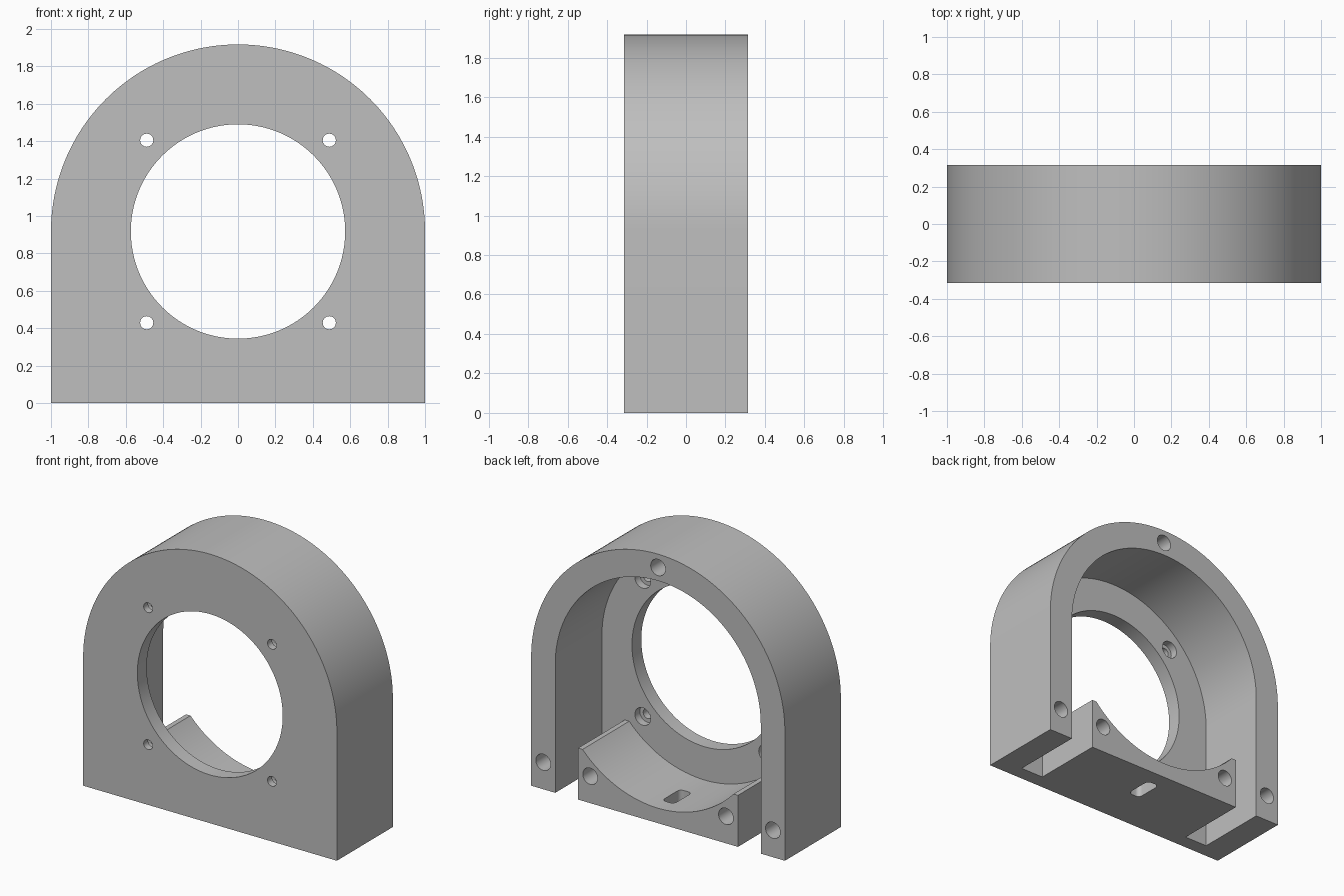
import bpy, bmesh, math
from mathutils import Matrix, Vector

if "Cube" in bpy.data.objects:
    bpy.data.objects.remove(bpy.data.objects["Cube"], do_unlink=True)

FRONT, BACK = -0.315, 0.315
WALL_BACK = -0.21          # inner face of the front wall
AXIS_Z = 0.917             # height of the bore axis
CAVITY_R = 0.81
SCREW_Z = 0.192            # height of the lower back holes

grey = bpy.data.materials.new("plain grey")
grey.use_nodes = True
colour = (0.52, 0.52, 0.52, 1)
grey.diffuse_color = colour
grey.node_tree.nodes["Principled BSDF"].inputs["Base Color"].default_value = colour


def arc(cx, cz, r, start, end, n):
    steps = [math.radians(start + (end - start) * i / n) for i in range(n + 1)]
    return [(cx + r * math.cos(a), cz + r * math.sin(a)) for a in steps]


def circle(cx, cz, r, n=32):
    return arc(cx, cz, r, 0, 360, n)[:-1]


def arch(r, bottom):
    return [(-r, bottom), (r, bottom)] + arc(0, AXIS_Z, r, 0, 180, 96)


def prism(name, outline, y0, y1):
    """Extrude an x-z outline from y0 to y1."""
    bm = bmesh.new()
    face = bm.faces.new([bm.verts.new((x, y0, z)) for x, z in outline])
    out = bmesh.ops.extrude_face_region(bm, geom=[face])
    moved = [v for v in out["geom"] if isinstance(v, bmesh.types.BMVert)]
    bmesh.ops.translate(bm, vec=Vector((0, y1 - y0, 0)), verts=moved)
    bmesh.ops.recalc_face_normals(bm, faces=bm.faces)
    mesh = bpy.data.meshes.new(name)
    bm.to_mesh(mesh)
    bm.free()
    mesh.materials.append(grey)
    obj = bpy.data.objects.new(name, mesh)
    bpy.context.collection.objects.link(obj)
    return obj


def select(obj):
    bpy.ops.object.select_all(action='DESELECT')
    obj.select_set(True)
    bpy.context.view_layer.objects.active = obj


def cut(obj, outline, y0, y1, turn=None):
    """Subtract a prism, optionally turned, from the part."""
    cutter = prism("cutter", outline, y0, y1)
    cutter.hide_render = True
    if turn:
        cutter.data.transform(turn)
    mod = obj.modifiers.new("cut", 'BOOLEAN')
    mod.operation, mod.solver, mod.object = 'DIFFERENCE', 'EXACT', cutter
    select(obj)
    bpy.ops.object.modifier_apply(modifier=mod.name)
    bpy.data.objects.remove(cutter, do_unlink=True)


def finish(obj):
    select(obj)
    bpy.ops.object.shade_smooth_by_angle(angle=math.radians(30))


# Arched housing: hollow from the back, with a round window in the front wall
housing = prism("arched_housing", arch(1, 0), FRONT, BACK)
cut(housing, arch(CAVITY_R, -0.2), WALL_BACK, 0.6)
cut(housing, circle(0, AXIS_Z, 0.573, 128), -0.6, 0)

# Front wall screw holes, counterbored from inside
for sx in (-1, 1):
    for sz in (-1, 1):
        x, z = sx * 0.488, AXIS_Z + sz * 0.488
        cut(housing, circle(x, z, 0.035), -0.6, 0)
        cut(housing, circle(x, z, 0.062), -0.265, 0)

# Blind holes in the rear rim
for x, z in ((0, AXIS_Z + 0.905), (-0.905, SCREW_Z), (0.905, SCREW_Z)):
    cut(housing, circle(x, z, 0.058), 0.0, 0.6)
finish(housing)

# Saddle block between the legs, hollowed by the cavity radius
box = [(-0.63, 0), (0.63, 0), (0.63, 0.367), (-0.63, 0.367)]
saddle = prism("saddle_block", box, WALL_BACK, BACK)
cut(saddle, circle(0, AXIS_Z, CAVITY_R, 192), -0.6, 0.6)
for x in (-0.535, 0.535):
    cut(saddle, circle(x, SCREW_Z, 0.058), 0.0, 0.6)

# Rounded vertical slot through the saddle
slot = []
for cx, cz, start in ((1, 1, 0), (-1, 1, 90), (-1, -1, 180), (1, -1, 270)):
    slot += arc(cx * 0.015, 0.10 + cz * 0.07, 0.032, start, start + 90, 8)
cut(saddle, slot, -0.5, 0.5, Matrix(((1, 0, 0, 0), (0, 0, 1, 0), (0, -1, 0, 0), (0, 0, 0, 1))))
finish(saddle)
